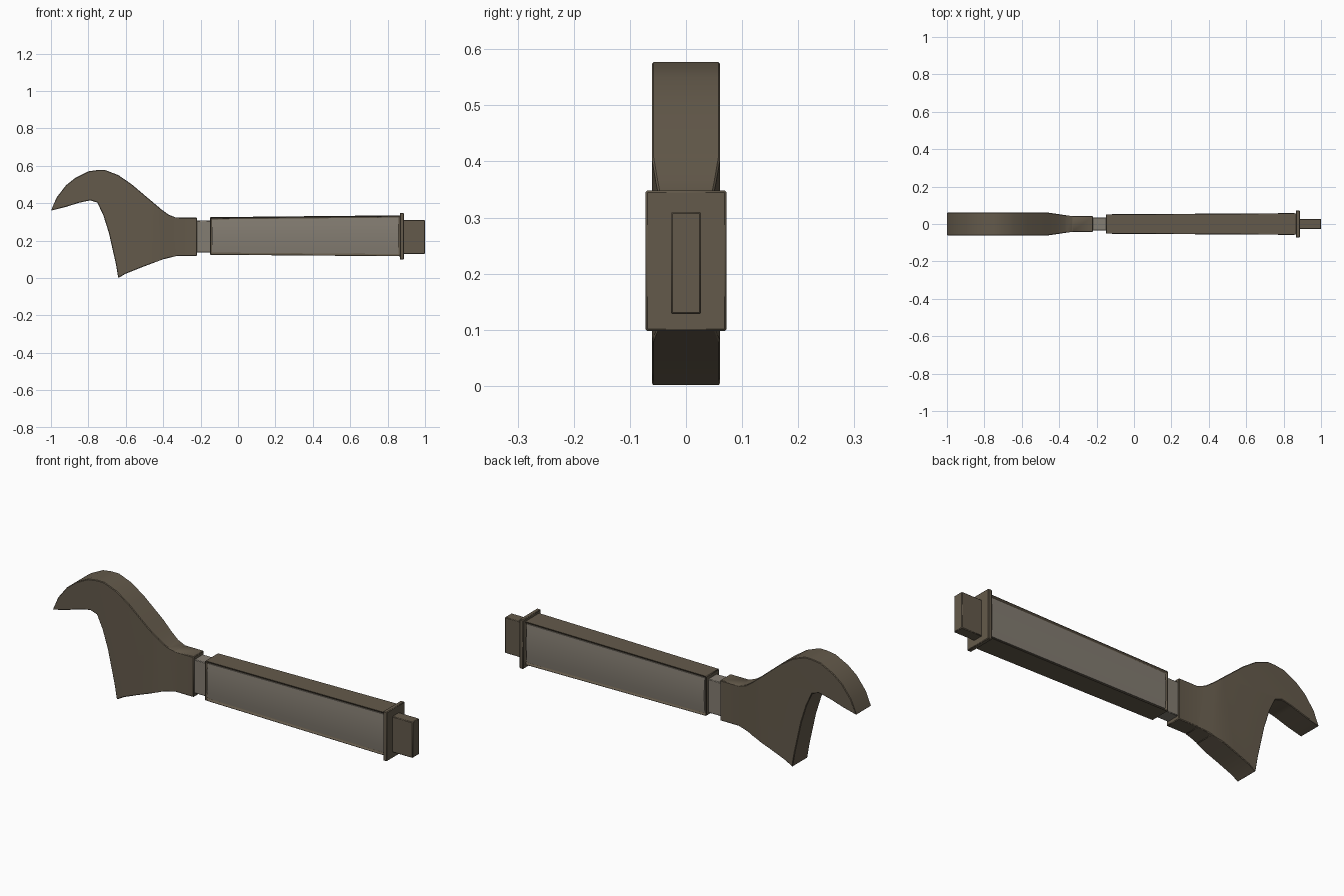
import bpy, bmesh, math
from mathutils import Vector

if "Cube" in bpy.data.objects:
    bpy.data.objects.remove(bpy.data.objects["Cube"])


def material(name, rgb):
    m = bpy.data.materials.new(name)
    m.diffuse_color = (*rgb, 1)
    m.use_nodes = True
    m.node_tree.nodes["Principled BSDF"].inputs["Base Color"].default_value = m.diffuse_color
    return m


BROWN = material("dark bronze", (0.127, 0.102, 0.070))
GREY = material("warm grey steel", (0.231, 0.205, 0.168))


def finish(bm, name, mat, bevel=0.003, smooth=30):
    bmesh.ops.recalc_face_normals(bm, faces=bm.faces)
    me = bpy.data.meshes.new(name)
    bm.to_mesh(me)
    bm.free()
    ob = bpy.data.objects.new(name, me)
    bpy.context.collection.objects.link(ob)
    me.materials.append(mat)
    if bevel:
        b = ob.modifiers.new("edge", 'BEVEL')
        b.width, b.segments, b.limit_method = bevel, 1, 'ANGLE'
        b.angle_limit = math.radians(50)
    bpy.ops.object.select_all(action='DESELECT')
    ob.select_set(True)
    bpy.context.view_layer.objects.active = ob
    bpy.ops.object.shade_smooth_by_angle(angle=math.radians(smooth))
    return ob


def loft(sections):
    """Closed solid through rings of (x, y, z) points."""
    bm = bmesh.new()
    rings = [[bm.verts.new(p) for p in s] for s in sections]
    n = len(rings[0])
    for a, b in zip(rings, rings[1:]):
        for i in range(n):
            bm.faces.new((a[i], a[(i + 1) % n], b[(i + 1) % n], b[i]))
    bm.faces.new(rings[0])
    bm.faces.new(rings[-1])
    return bm


def rect(x, y, z0, z1):
    return [(x, -y, z0), (x, y, z0), (x, y, z1), (x, -y, z1)]


# head: side outline with hooked jaw, thinner towards the neck
outline = [(-1, .36), (-.97, .43), (-.92, .495), (-.87, .535), (-.80, .57),
           (-.75, .577), (-.71, .577), (-.64, .55), (-.57, .502), (-.41, .367),
           (-.37, .338), (-.33, .322), (-.22, .322), (-.22, .117), (-.33, .117),
           (-.40, .1), (-.52, .055), (-.60, .023), (-.64, 0), (-.653, .075),
           (-.69, .24), (-.72, .335), (-.752, .403), (-.79, .415), (-.85, .402),
           (-.92, .38)]
bm = loft([[(x, y, z) for x, z in outline] for y in (-1, 1)])
for x in (-.46, -.40, -.36, -.33):
    bmesh.ops.bisect_plane(bm, geom=bm.verts[:] + bm.edges[:] + bm.faces[:],
                           plane_co=(x, 0, 0), plane_no=(1, 0, 0))
for v in bm.verts:
    t = min(max((v.co.x + .46) / .13, 0), 1)
    v.co.y *= .061 - .019 * t
finish(bm, "wrench_head", BROWN)

# neck bar
finish(loft([rect(-.23, .035, .135, .306), rect(-.14, .035, .135, .306)]), "neck", GREY)

# grip frame with a recess in each broad side
bm = loft([rect(-.15, .053, .124, .325), rect(.87, .059, .116, .335)])
bmesh.ops.recalc_face_normals(bm, faces=bm.faces)
bm.normal_update()
sides = [f for f in bm.faces if abs(f.normal.y) > .9]
bmesh.ops.inset_individual(bm, faces=sides, thickness=.012, depth=-.012)
finish(bm, "grip_frame", BROWN)


# gently bulging grip panels filling the recesses
def lens(x, y, z0, z1, n=6):
    mid, half = (z0 + z1) / 2, (z1 - z0) / 2
    pts = []
    for side in (-1, 1):
        for i in range(n + 1):
            u = (2 * i / n - 1) * side
            pts.append((x, side * (y - .006 * u * u), mid + half * u))
    return pts


finish(loft([lens(-.1385, .052, .136, .313), lens(.858, .058, .128, .323)]),
       "grip_panels", GREY, bevel=0)

# end guard plate and tail block
finish(loft([rect(.865, .072, .098, .348), rect(.887, .072, .098, .348)]), "end_guard", BROWN)
finish(loft([rect(.88, .027, .128, .31), rect(1, .027, .128, .31)]), "tail_block", BROWN)
